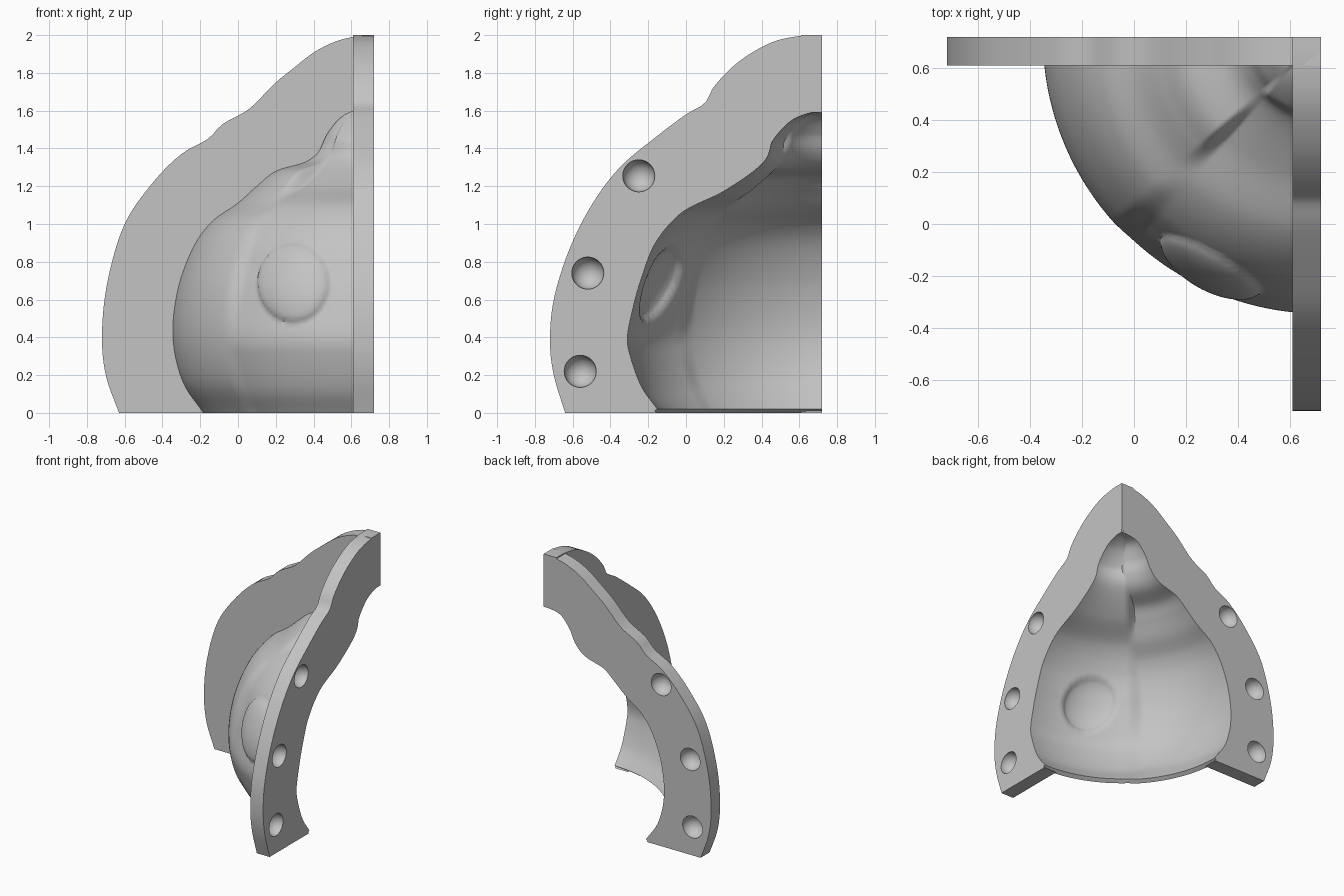
import bpy, bmesh, math
from mathutils import Vector

cube = bpy.data.objects.get("Cube")
if cube:
    bpy.data.objects.remove(cube, do_unlink=True)

AXIS = 0.72          # corner where both flanges meet (x and y)
THICK = 0.11         # flange thickness
WALL = 0.035         # shell wall thickness

grey = bpy.data.materials.new("plain_grey")
grey.use_nodes = True
grey.diffuse_color = (0.55, 0.55, 0.55, 1)
grey.node_tree.nodes["Principled BSDF"].inputs["Base Color"].default_value = (0.55, 0.55, 0.55, 1)

# Profiles as (distance from the corner axis, height)
SHELL_BACK = [(.91, 0), (1.02, .17), (1.07, .4), (1.045, .65), (.966, .87), (.867, 1.01),
              (.73, 1.11), (.63, 1.2), (.53, 1.28), (.375, 1.33), (.3, 1.4), (.25, 1.5),
              (.155, 1.6), (0, 1.625)]
SHELL_SIDE = [(.9, 0), (.985, .12), (1.045, .28), (1.065, .4), (1.035, .56), (.99, .72),
              (.91, .92), (.76, 1.09), (.535, 1.205), (.34, 1.345), (.29, 1.46), (.19, 1.57),
              (.08, 1.62), (0, 1.625)]
RIM_BACK = [(1.35, 0), (1.42, .2), (1.44, .42), (1.41, .7), (1.32, 1.0), (1.17, 1.22),
            (1.02, 1.37), (.88, 1.45), (.8, 1.53), (.66, 1.61), (.53, 1.74), (.42, 1.83),
            (.3, 1.92), (.16, 1.98), (0, 2)]
RIM_SIDE = [(1.36, 0), (1.42, .2), (1.44, .38), (1.42, .6), (1.34, .86), (1.22, 1.1),
            (1.07, 1.3), (.88, 1.46), (.72, 1.58), (.62, 1.64), (.57, 1.73), (.44, 1.86),
            (.27, 1.96), (.12, 1.995), (0, 2)]


def smooth_path(points, count):
    """Catmull-Rom curve through the points, resampled evenly by length."""
    p = [Vector(q) for q in points]
    p = [2 * p[0] - p[1]] + p + [Vector((-p[-2].x, p[-2].y))]
    dense = []
    for a, b, c, d in zip(p, p[1:], p[2:], p[3:]):
        for k in range(20):
            t = k / 20
            dense.append(0.5 * (2 * b + (c - a) * t + (2 * a - 5 * b + 4 * c - d) * t * t
                                + (3 * b - a - 3 * c + d) * t ** 3))
    dense.append(p[-2])
    lengths = [0]
    for a, b in zip(dense, dense[1:]):
        lengths.append(lengths[-1] + (b - a).length)
    out, j = [], 0
    for i in range(count):
        s = lengths[-1] * i / (count - 1)
        while j < len(dense) - 2 and lengths[j + 1] < s:
            j += 1
        f = (s - lengths[j]) / (lengths[j + 1] - lengths[j])
        out.append(dense[j].lerp(dense[j + 1], min(f, 1)))
    return out


def finish(bm, name):
    bmesh.ops.recalc_face_normals(bm, faces=bm.faces)
    mesh = bpy.data.meshes.new(name)
    bm.to_mesh(mesh)
    bm.free()
    mesh.materials.append(grey)
    obj = bpy.data.objects.new(name, mesh)
    bpy.context.collection.objects.link(obj)
    return obj


def activate(obj):
    bpy.ops.object.select_all(action='DESELECT')
    obj.select_set(True)
    bpy.context.view_layer.objects.active = obj


def on_back(r, z, t):
    return Vector((AXIS - r, AXIS - t, z))


def on_side(r, z, t):
    return Vector((AXIS - t, AXIS - r, z))


def flange(name, place, rim, shell, sockets):
    """Flat plate between rim and shell, with round sockets in its outer face."""
    loop = smooth_path(rim, 70)
    loop += [Vector((p.x * .975, p.y * .988)) for p in reversed(smooth_path(shell, 70))]
    bm = bmesh.new()
    face = bm.faces.new([bm.verts.new(place(p.x, p.y, 0)) for p in loop])
    new = bmesh.ops.extrude_face_region(bm, geom=[face], use_keep_orig=True)["geom"]
    move = place(0, 0, THICK) - place(0, 0, 0)
    bmesh.ops.translate(bm, vec=move, verts=[g for g in new if isinstance(g, bmesh.types.BMVert)])
    plate = finish(bm, name)

    bm = bmesh.new()
    for r, z in sockets:
        ball = bmesh.ops.create_uvsphere(bm, u_segments=32, v_segments=20, radius=.085)
        bmesh.ops.translate(bm, vec=place(r, z, 0.001), verts=ball["verts"])
    cutter = finish(bm, name + "_socket_cutter")
    cutter.hide_render = True
    cut = plate.modifiers.new("sockets", 'BOOLEAN')
    cut.operation, cut.solver, cut.object = 'DIFFERENCE', 'EXACT', cutter
    activate(plate)
    bpy.ops.object.modifier_apply(modifier=cut.name)
    bpy.data.objects.remove(cutter, do_unlink=True)
    bpy.ops.object.shade_smooth_by_angle(angle=math.radians(30))


flange("back_flange", on_back, RIM_BACK, SHELL_BACK, [(1.01, 1.255), (1.26, .74), (1.28, .22)])
flange("side_flange", on_side, RIM_SIDE, SHELL_SIDE, [(.97, 1.255), (1.24, .74), (1.28, .22)])

# Quarter shell: sweep from the back profile to the side profile, with a crease between
# the two upper lobes and a round raised boss on the front
ROWS, COLS = 130, 110
back, side = smooth_path(SHELL_BACK, ROWS), smooth_path(SHELL_SIDE, ROWS)
bm = bmesh.new()
grid = []
for c in range(COLS + 1):
    angle = math.pi / 2 * c / COLS
    t = min(max((math.degrees(angle) - 41) / 7, 0), 1)
    blend = t * t * (3 - 2 * t)
    column = []
    for a, b in zip(back, side):
        p = a.lerp(b, blend)
        r = p.x
        x = AXIS - r * math.cos(angle)
        d = ((x - .295) / .19) ** 2 + ((p.y - .69) / .21) ** 2
        if d < 1 and math.degrees(angle) > 40:
            r += .05 * math.sqrt(1 - d)
        column.append(bm.verts.new((AXIS - r * math.cos(angle), AXIS - r * math.sin(angle), p.y)))
    grid.append(column)
for left, right in zip(grid, grid[1:]):
    for i in range(ROWS - 1):
        bm.faces.new((left[i], right[i], right[i + 1], left[i + 1]))
bmesh.ops.remove_doubles(bm, verts=bm.verts, dist=.0005)
bmesh.ops.recalc_face_normals(bm, faces=bm.faces)
bm.faces.ensure_lookup_table()
middle = bm.faces[len(bm.faces) // 2]
outward = middle.calc_center_median() - Vector((AXIS, AXIS, .5))
flip = middle.normal.dot(outward) < 0
shell = finish(bm, "quarter_shell")
if flip:
    shell.data.flip_normals()
solid = shell.modifiers.new("wall", 'SOLIDIFY')
solid.thickness, solid.offset = WALL, -1
activate(shell)
bpy.ops.object.modifier_apply(modifier=solid.name)
bpy.ops.object.shade_smooth_by_angle(angle=math.radians(40))
